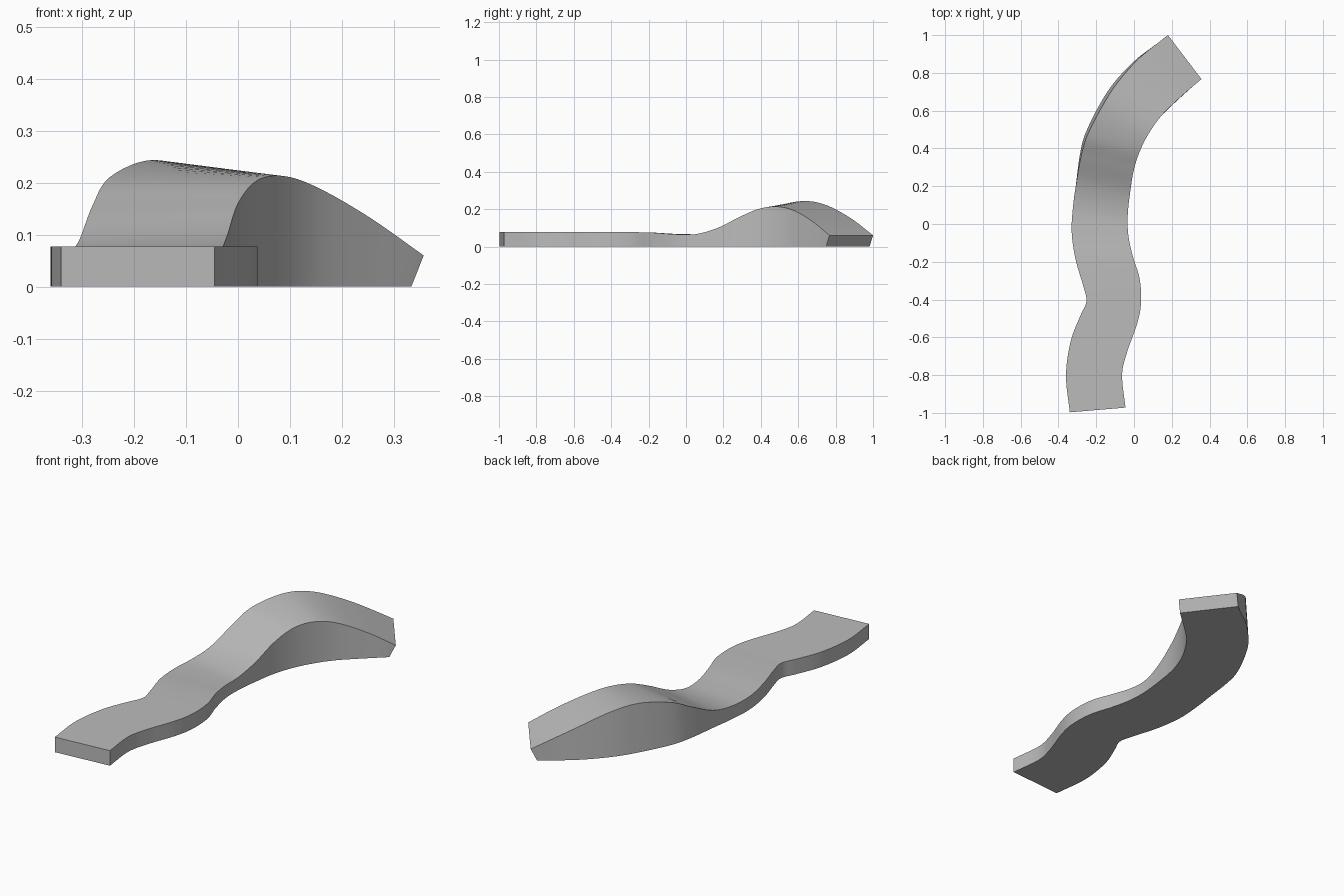
import bpy
import math
from mathutils import Vector

default_cube = bpy.data.objects.get("Cube")
if default_cube:
    bpy.data.objects.remove(default_cube, do_unlink=True)

STEPS = 8  # cross-sections between neighbouring rail points


def smooth_rail(points):
    """Run a Catmull-Rom spline through the points of one rail."""
    pts = [Vector(p) for p in points]
    pts = [pts[0] * 2 - pts[1]] + pts + [pts[-1] * 2 - pts[-2]]
    rail = []
    for a, b, c, d in zip(pts, pts[1:], pts[2:], pts[3:]):
        for step in range(STEPS):
            t = step / STEPS
            rail.append(0.5 * (2 * b + (c - a) * t
                               + (2 * a - 5 * b + 4 * c - d) * t ** 2
                               + (3 * b - a - 3 * c + d) * t ** 3))
    rail.append(pts[-2])
    return rail


# Upper edges of the track, from the front end to the back end
flat = 0.077
outer_edge = smooth_rail([
    (-.34, -.997, flat), (-.36, -.8, flat), (-.335, -.62, flat),
    (-.286, -.49, flat), (-.252, -.41, flat), (-.268, -.33, flat),
    (-.31, -.185, .075), (-.33, -.04, .067), (-.322, .1, .068),
    (-.305, .22, .09), (-.28, .36, .155), (-.247, .47, .21),
    (-.17, .62, .243), (-.09, .745, .223), (.03, .88, .152), (.18, 1, .06)])
inner_edge = smooth_rail([
    (-.045, -.972, flat), (-.063, -.8, flat), (-.037, -.68, flat),
    (.016, -.53, flat), (.037, -.42, flat), (.03, -.29, flat),
    (-.005, -.175, .074), (-.03, -.06, .066), (-.033, .05, .066),
    (-.02, .17, .1), (0, .29, .16), (.035, .395, .203),
    (.085, .49, .213), (.15, .578, .192), (.25, .675, .135), (.357, .767, .06)])

# Sections: the base spreads under the hump and tucks in below the back end
verts = []
last = len(outer_edge) - 1
for i, (outer, inner) in enumerate(zip(outer_edge, inner_edge)):
    across = (inner - outer)
    across.z = 0
    across.normalize()
    forward = Vector((-across.y, across.x, 0))
    spread = across * max(0, outer.z - 0.08) * 0.1
    tuck = forward * 0.03 * max(0, 1 - (last - i) / (2 * STEPS))
    base_outer = outer - spread - tuck
    base_inner = inner - tuck
    base_outer.z = base_inner.z = 0
    verts += [base_outer, base_inner, inner, outer]

# Skin the sections and cap both ends
faces = [(0, 1, 2, 3), tuple(4 * last + k for k in (3, 2, 1, 0))]
for i in range(last):
    for k in range(4):
        n = (k + 1) % 4
        faces.append((4 * i + n, 4 * i + k, 4 * i + 4 + k, 4 * i + 4 + n))

mesh = bpy.data.meshes.new("track_segment")
mesh.from_pydata(verts, [], faces)
mesh.update()
track = bpy.data.objects.new("track_segment", mesh)
bpy.context.collection.objects.link(track)

# Plain grey surface
grey = bpy.data.materials.new("plain_grey")
grey.use_nodes = True
colour = (0.5, 0.5, 0.5, 1)
grey.diffuse_color = colour
grey.node_tree.nodes["Principled BSDF"].inputs["Base Color"].default_value = colour
mesh.materials.append(grey)

# Smooth along the track, crisp along its edges
bpy.ops.object.select_all(action="DESELECT")
track.select_set(True)
bpy.context.view_layer.objects.active = track
bpy.ops.object.shade_smooth_by_angle(angle=math.radians(35))
